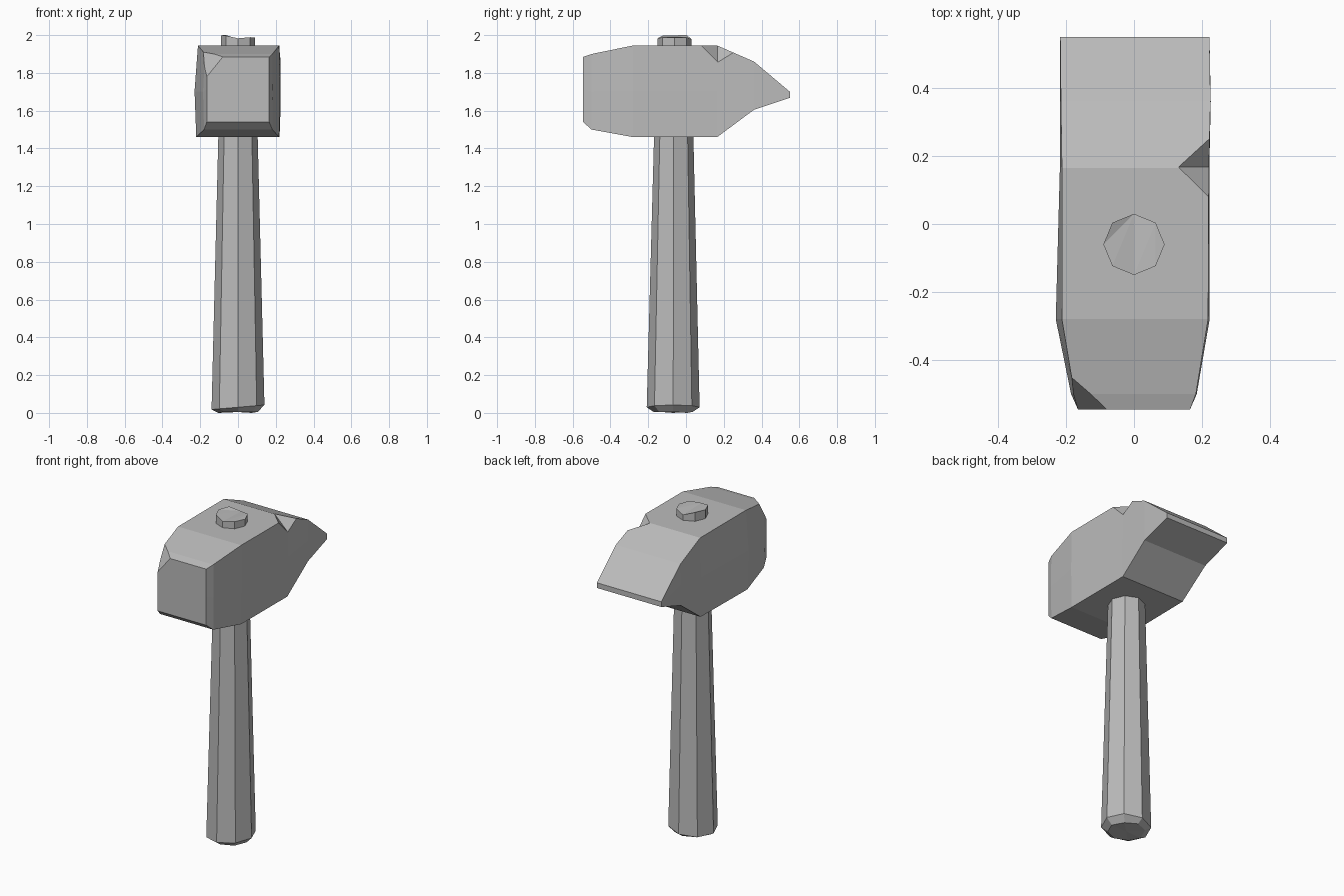
import bpy, bmesh
from math import cos, sin, pi
from mathutils import Vector

if "Cube" in bpy.data.objects:
    bpy.data.objects.remove(bpy.data.objects["Cube"])

grey = bpy.data.materials.new("stone_grey")
grey.use_nodes = True
grey.diffuse_color = (0.5, 0.5, 0.5, 1)
grey.node_tree.nodes["Principled BSDF"].inputs["Base Color"].default_value = (0.5, 0.5, 0.5, 1)


def finish(bm, name):
    bmesh.ops.recalc_face_normals(bm, faces=bm.faces)
    mesh = bpy.data.meshes.new(name)
    bm.to_mesh(mesh)
    bm.free()
    mesh.materials.append(grey)
    obj = bpy.data.objects.new(name, mesh)
    bpy.context.collection.objects.link(obj)
    return obj


def loft(rings):
    """Skin a list of equal-length point rings and cap both ends."""
    bm = bmesh.new()
    loops = [[bm.verts.new(p) for p in ring] for ring in rings]
    n = len(loops[0])
    for a, b in zip(loops, loops[1:]):
        for i in range(n):
            j = (i + 1) % n
            bm.faces.new((a[i], a[j], b[j], b[i]))
    bm.faces.new(loops[0])
    bm.faces.new(loops[-1])
    return bm


def octagon(radius, z, lift=0.0, cy=-0.065):
    """Ring with corners on the axes; lift tilts it up towards +x."""
    ring = []
    for i in range(8):
        a = i * pi / 4
        ring.append((radius * cos(a), cy + radius * sin(a), z + lift * cos(a)))
    return ring


# Head: sections along y as (y, bottom, top, right edge, left edge, left bulge)
sections = [
    (-0.545, 1.54, 1.885, -0.165, 0.165, 0.00),
    (-0.50, 1.50, 1.90, -0.175, 0.182, 0.01),
    (-0.28, 1.46, 1.945, -0.212, 0.218, 0.018),
    (0.165, 1.46, 1.945, -0.212, 0.22, 0.006),
    (0.36, 1.605, 1.86, -0.215, 0.225, 0.003),
    (0.55, 1.668, 1.70, -0.217, 0.222, 0.0),
]
rings = []
for y, low, high, x0, x1, bulge in sections:
    mid = (low + high) / 2
    rings.append([(x0 - bulge / 2, y, low), (0, y, low), (x1, y, low),
                  (x1 + bulge / 4, y, mid), (x1, y, high), (0, y, high),
                  (x0, y, high), (x0 - bulge, y, mid)])
bm = loft(rings)

# Broken front corner
a, b, c = Vector((-0.185, -0.45, 1.91)), Vector((-0.08, -0.545, 1.885)), Vector((-0.165, -0.545, 1.78))
bmesh.ops.recalc_face_normals(bm, faces=bm.faces)
cut = bmesh.ops.bisect_plane(bm, geom=bm.verts[:] + bm.edges[:] + bm.faces[:],
                             plane_co=a, plane_no=-(b - a).cross(c - a), clear_outer=True)
bmesh.ops.holes_fill(bm, edges=[e for e in bm.edges if e.is_boundary], sides=0)
head = finish(bm, "hammer_head")

# Wedge-shaped chip in the top left edge
inner, low = Vector((0.13, 0.168, 1.945)), Vector((0.222, 0.168, 1.855))
front, back = Vector((0.22, 0.08, 1.945)), Vector((0.222, 0.25, 1.907))
mid = (inner + low) / 2
bm = bmesh.new()
for p in (inner + (inner - low) * 0.5, low + (low - inner) * 0.5,
          front + (front - mid) * 0.6, back + (back - mid) * 0.6):
    bm.verts.new(p)
bmesh.ops.convex_hull(bm, input=bm.verts)
chip = finish(bm, "chip_cutter")
chip.hide_render = True
mod = head.modifiers.new("chip", 'BOOLEAN')
mod.operation = 'DIFFERENCE'
mod.solver = 'EXACT'
mod.object = chip
bpy.context.view_layer.objects.active = head
bpy.ops.object.modifier_apply(modifier=mod.name)
bpy.data.objects.remove(chip)

# Handle: tapered octagon with a rough chamfered foot
foot = octagon(0.105, 0.006, cy=-0.068)
for i in (1, 4):
    foot[i] = (foot[i][0], foot[i][1], 0.0)
handle = loft([foot, octagon(0.14, 0.03, 0.012, -0.068), octagon(0.104, 1.47)])
bmesh.ops.poke(handle, faces=[f for f in handle.faces if len(f.verts) == 8 and f.calc_center_median().z < 0.1])
finish(handle, "handle")

# Handle end showing above the head, with a sloped back lip
top = octagon(0.09, 1.993, -0.006, -0.06)
top = [(x, y, z - (0.015 if y > 0.02 else 0) - (0.01 if y < -0.14 else 0)) for x, y, z in top]
top[3] = (top[3][0], top[3][1], 2.0)
peg = loft([octagon(0.09, 1.92, cy=-0.06), top])
bmesh.ops.triangulate(peg, faces=[f for f in peg.faces if len(f.verts) == 8])
finish(peg, "handle_end")
